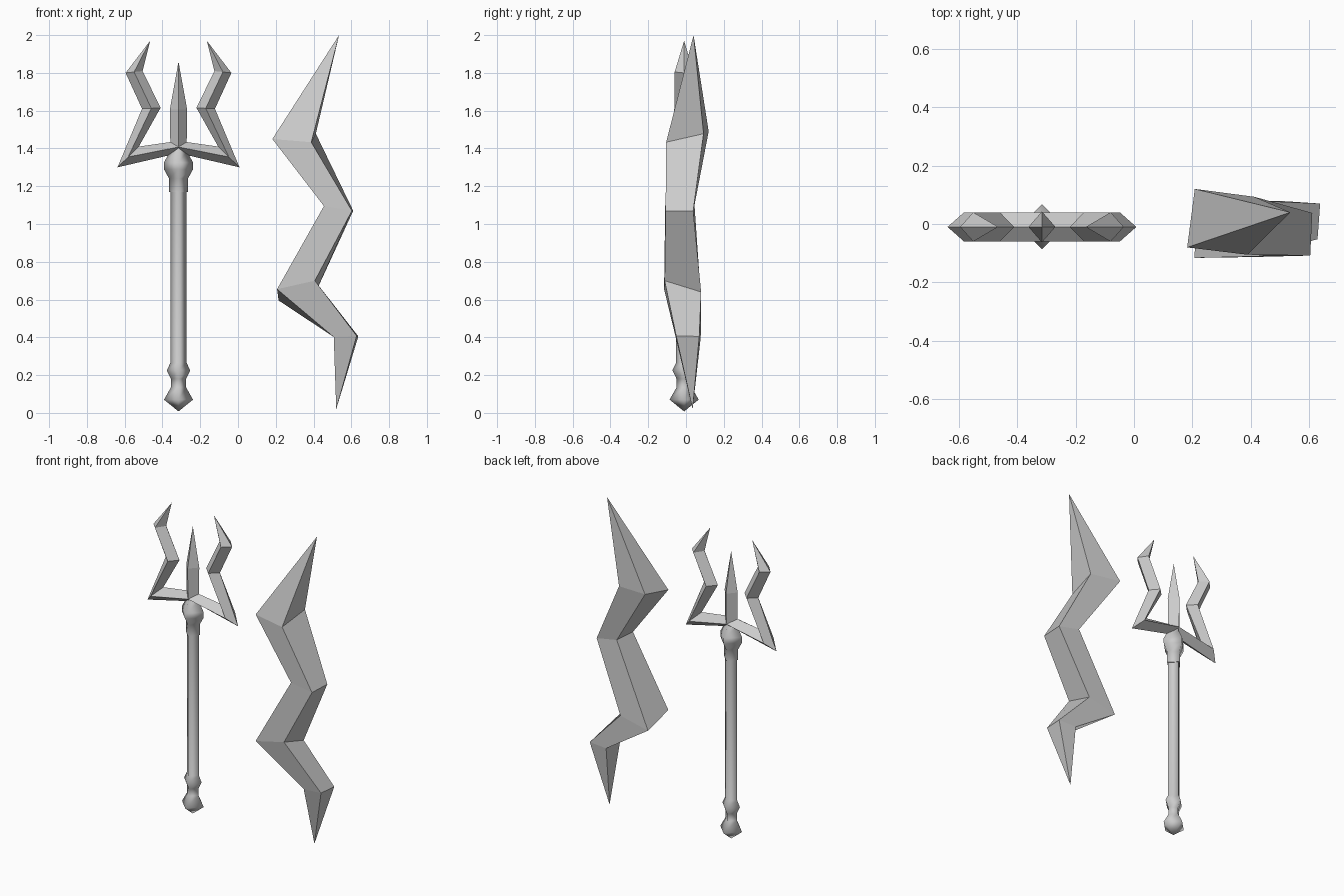
import bpy, bmesh

if "Cube" in bpy.data.objects:
    bpy.data.objects.remove(bpy.data.objects["Cube"])

CX, CY = -0.315, -0.01   # trident axis


def loft(name, rings, smooth=False, caps=True, mirror=False, loc=(0, 0, 0)):
    """Skin four-sided rings; a ring of one point makes a tip."""
    bm = bmesh.new()
    vs = [[bm.verts.new(p) for p in r] for r in rings]
    for a, b in zip(vs, vs[1:]):
        n = max(len(a), len(b))
        for i in range(n):
            j = (i + 1) % n
            if len(a) == 1:
                f = bm.faces.new((a[0], b[j], b[i]))
            elif len(b) == 1:
                f = bm.faces.new((a[i], a[j], b[0]))
            else:
                f = bm.faces.new((a[i], a[j], b[j], b[i]))
            f.smooth = smooth
    if caps:
        for r in (vs[0], vs[-1]):
            if len(r) > 2:
                bm.faces.new(r).smooth = False
    bmesh.ops.recalc_face_normals(bm, faces=bm.faces)
    me = bpy.data.meshes.new(name)
    bm.to_mesh(me)
    bm.free()
    ob = bpy.data.objects.new(name, me)
    ob.location = loc
    bpy.context.collection.objects.link(ob)
    if mirror:
        ob.modifiers.new("mirror", 'MIRROR').use_axis[0] = True
    return ob


def diamond(profile, ky=1.0):
    """Four-sided rings around the z axis from (radius, z) pairs."""
    return [[(0, 0, z)] if r == 0 else
            [(r, 0, z), (0, r * ky, z), (-r, 0, z), (0, -r * ky, z)]
            for r, z in profile]


AXIS = (CX, CY, 0)

# handle: pommel and shaft in one smooth profile
loft("handle", diamond([(0, 0.008), (0.077, 0.07), (0.04, 0.135), (0.04, 0.18),
                        (0.062, 0.225), (0.043, 0.265), (0.043, 1.19)]),
     smooth=True, loc=AXIS)

# collar under the prongs
loft("collar", diamond([(0.05, 1.17), (0.05, 1.24), (0.077, 1.29),
                        (0.077, 1.325), (0.045, 1.385), (0.04, 1.415)]),
     smooth=True, loc=AXIS)

# centre spike
loft("centre_spike", diamond([(0.043, 1.41), (0.046, 1.605), (0, 1.86)], 1.15),
     loc=AXIS)

# side prongs with crossguard: (outer x, z, inner x, z) sections, mirrored
sections = [(0, 1.375, 0, 1.44), (0.323, 1.30, 0.21, 1.41),
            (0.193, 1.61, 0.095, 1.615), (0.28, 1.80, 0.19, 1.81)]
rings = []
for ox, oz, ix, iz in sections:
    mx, mz = (ox + ix) / 2, (oz + iz) / 2
    rings.append([(ox, 0, oz), (mx, -0.05, mz), (ix, 0, iz), (mx, 0.05, mz)])
rings.append([(0.15, 0, 1.97)])
loft("side_prongs", rings, caps=False, mirror=True, loc=AXIS)

# lightning bolt: zigzag of rings (front left, front right, back right, back left)
loft("lightning_bolt", [
    [(0.535, 0.04, 2.0)],
    [(0.182, -0.08, 1.45), (0.388, -0.105, 1.433), (0.412, 0.093, 1.478), (0.208, 0.12, 1.49)],
    [(0.455, -0.11, 1.095), (0.603, -0.108, 1.07), (0.61, 0.038, 1.07), (0.462, 0.045, 1.10)],
    [(0.207, -0.116, 0.655), (0.407, -0.113, 0.70), (0.412, 0.08, 0.64), (0.215, 0.08, 0.595)],
    [(0.507, -0.055, 0.402), (0.628, -0.052, 0.408), (0.637, 0.07, 0.405), (0.515, 0.078, 0.40)],
    [(0.52, 0.035, 0.02)],
])
